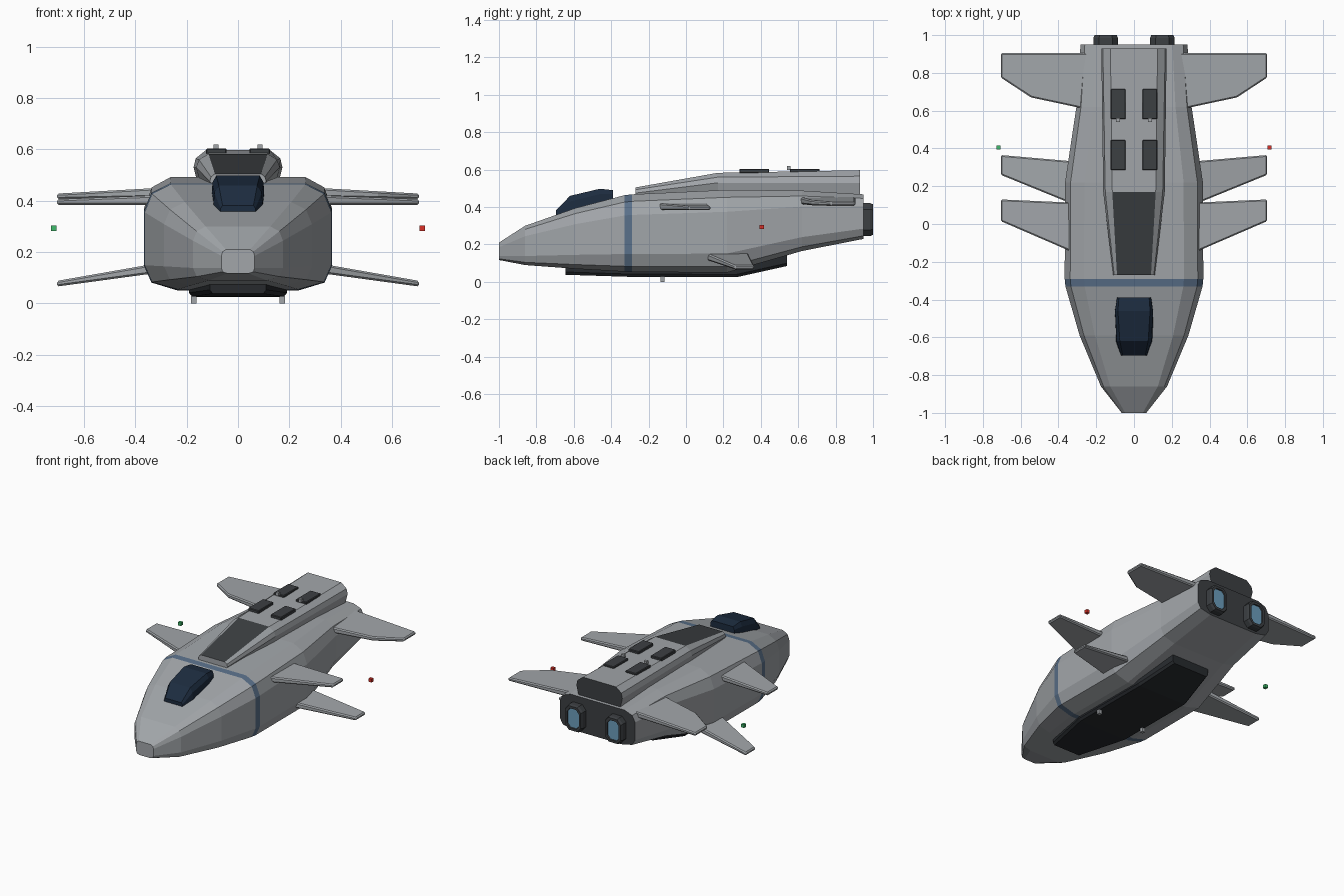
import bpy, bmesh

if "Cube" in bpy.data.objects:
    bpy.data.objects.remove(bpy.data.objects["Cube"])

def material(name, rgb):
    m = bpy.data.materials.new(name)
    m.diffuse_color = (*rgb, 1)
    m.use_nodes = True
    m.node_tree.nodes["Principled BSDF"].inputs["Base Color"].default_value = m.diffuse_color
    return m

GREY = material("hull_grey", (0.36, 0.38, 0.40))
DARK = material("dark_grey", (0.045, 0.05, 0.055))
BLACK = material("belly_black", (0.02, 0.023, 0.027))
NAVY = material("canopy_navy", (0.012, 0.025, 0.05))
BAND = material("band_blue", (0.10, 0.16, 0.25))
GLOW = material("engine_blue", (0.15, 0.34, 0.50))
RED = material("red", (0.7, 0.03, 0.02))
GREEN = material("green", (0.05, 0.5, 0.15))

def finish(name, bm, mat):
    bmesh.ops.recalc_face_normals(bm, faces=bm.faces)
    me = bpy.data.meshes.new(name)
    bm.to_mesh(me)
    bm.free()
    ob = bpy.data.objects.new(name, me)
    bpy.context.collection.objects.link(ob)
    me.materials.append(mat)
    return ob

def loft(name, rings, mat):
    """Skin a list of closed rings of 3D points and cap both ends."""
    bm = bmesh.new()
    vs = [[bm.verts.new(p) for p in r] for r in rings]
    n = len(vs[0])
    for a, b in zip(vs, vs[1:]):
        for i in range(n):
            j = (i + 1) % n
            bm.faces.new((a[i], a[j], b[j], b[i]))
    bm.faces.new(vs[0])
    bm.faces.new(vs[-1])
    return finish(name, bm, mat)

def ring(y, half):
    """Mirror a half section of (x, z) points into a full ring at y."""
    return [(x, y, z) for x, z in half] + [(-x, y, z) for x, z in reversed(half)]

def paint(ob, mat, test):
    ob.data.materials.append(mat)
    k = len(ob.data.materials) - 1
    for p in ob.data.polygons:
        if test(p):
            p.material_index = k

def box(name, centre, size, mat):
    bm = bmesh.new()
    bmesh.ops.create_cube(bm, size=1)
    for v in bm.verts:
        v.co = [c + a * s for c, a, s in zip(centre, v.co, size)]
    return finish(name, bm, mat)

def bevel(ob, width):
    m = ob.modifiers.new("bevel", "BEVEL")
    m.width = width
    m.segments = 1

# Hull: twelve-sided section (width and height fractions) swept along y
SECTION = [(0.64, 0), (0.92, 0.07), (1, 0.23), (1, 0.735), (0.92, 0.91), (0.72, 1)]
STATIONS = [  # y, half width, bottom z, top z
    (-1.0, 0.065, 0.117, 0.21), (-0.86, 0.175, 0.09, 0.30),
    (-0.59, 0.288, 0.07, 0.395), (-0.33, 0.363, 0.055, 0.463),
    (-0.29, 0.367, 0.053, 0.468), (0.22, 0.365, 0.05, 0.492),
    (0.62, 0.305, 0.165, 0.488), (0.95, 0.283, 0.23, 0.468)]
hull = loft("hull", [ring(y, [(w * u, b + (t - b) * v) for u, v in SECTION])
                     for y, w, b, t in STATIONS], GREY)
paint(hull, DARK, lambda p: p.center.y > 0.94)
paint(hull, BAND, lambda p: -0.33 < p.center.y < -0.29)

# Dorsal spine with dark sloped front panel and dark end cap
spine = loft("dorsal_spine", [
    ring(-0.27, [(0.085, 0.44), (0.11, 0.475), (0.105, 0.493), (0.09, 0.505)]),
    ring(0.17, [(0.14, 0.44), (0.163, 0.53), (0.152, 0.56), (0.115, 0.583)]),
    ring(0.93, [(0.15, 0.44), (0.173, 0.53), (0.165, 0.565), (0.125, 0.597)])], GREY)
paint(spine, DARK, lambda p: p.center.y > 0.92 or
      (p.normal.z > 0.9 and p.center.y < 0.1 and abs(p.center.x) < 0.01))

# Canopy
loft("canopy", [
    ring(-0.695, [(0.07, 0.32), (0.068, 0.37), (0.06, 0.382)]),
    ring(-0.62, [(0.1, 0.34), (0.092, 0.43), (0.075, 0.46)]),
    ring(-0.46, [(0.102, 0.38), (0.1, 0.47), (0.085, 0.498)]),
    ring(-0.39, [(0.09, 0.40), (0.09, 0.47), (0.08, 0.49)])], NAVY)

# Belly plate
loft("belly_plate", [ring(y, [(w - 0.012, b), (w, b + 0.015), (w, t)]) for y, w, b, t in [
    (-0.645, 0.11, 0.038, 0.09), (-0.30, 0.19, 0.027, 0.08),
    (0.27, 0.19, 0.025, 0.08), (0.54, 0.14, 0.085, 0.155)]], BLACK)

# Wings: plan outline with a root and tip height, thinning towards the tip
def wing(name, plan, z_root, z_tip, side):
    x0, x1 = plan[0][0], 0.705
    rings = []
    for s in (-1, 1):
        r = []
        for x, y in plan:
            f = (x - x0) / (x1 - x0)
            r.append((side * x, y, z_root + (z_tip - z_root) * f + s * (0.019 - 0.008 * f)))
        rings.append(r)
    bevel(loft(name, rings, GREY), 0.007)

for side, tag in ((1, "right"), (-1, "left")):
    wing("rear_wing_" + tag, [(0.24, 0.905), (0.705, 0.905), (0.705, 0.775),
                              (0.545, 0.67), (0.24, 0.605)], 0.435, 0.417, side)
    wing("upper_fin_" + tag, [(0.30, 0.112), (0.705, 0.13), (0.705, 0.015),
                              (0.30, -0.16)], 0.403, 0.395, side)
    wing("lower_fin_" + tag, [(0.30, 0.33), (0.705, 0.365), (0.705, 0.26),
                              (0.30, 0.095)], 0.14, 0.077, side)

    # Engine nozzle: eight-sided block with a recessed glowing face
    cx, cz = side * 0.15, 0.333
    octagon = [(0.035, -0.088), (0.065, -0.055), (0.065, 0.055), (0.035, 0.088)]
    octagon += [(-x, z) for x, z in reversed(octagon)]
    def oct_ring(y, sx=1, sz=1):
        return [(cx + x * sx, y, cz + z * sz) for x, z in octagon]
    nozzle = loft("engine_nozzle_" + tag, [
        oct_ring(0.93), oct_ring(0.985), oct_ring(1.0, 0.9, 0.93),
        oct_ring(1.0, 0.68, 0.75), oct_ring(0.992, 0.66, 0.73)], DARK)
    paint(nozzle, GLOW, lambda p: p.normal.y > 0.9 and abs(p.center.x - cx) < 0.005
          and abs(p.center.z - cz) < 0.005 and p.center.y < 0.995)

    # Spine hatches and small marker blocks
    for i, y in enumerate((0.365, 0.635)):
        hatch = box(f"spine_hatch_{tag}_{i + 1}", (side * 0.084, y, 0.592),
                    (0.08, 0.16, 0.024), DARK)
        bevel(hatch, 0.004)
    box("top_marker_" + tag, (side * 0.085, 0.55, 0.609), (0.02, 0.02, 0.022), GREY)
    box("belly_marker_" + tag, (side * 0.173, -0.125, 0.014), (0.022, 0.022, 0.028), GREY)
    box("side_light_" + tag, (side * 0.717, 0.405, 0.293), (0.022, 0.022, 0.022),
        RED if side > 0 else GREEN)
